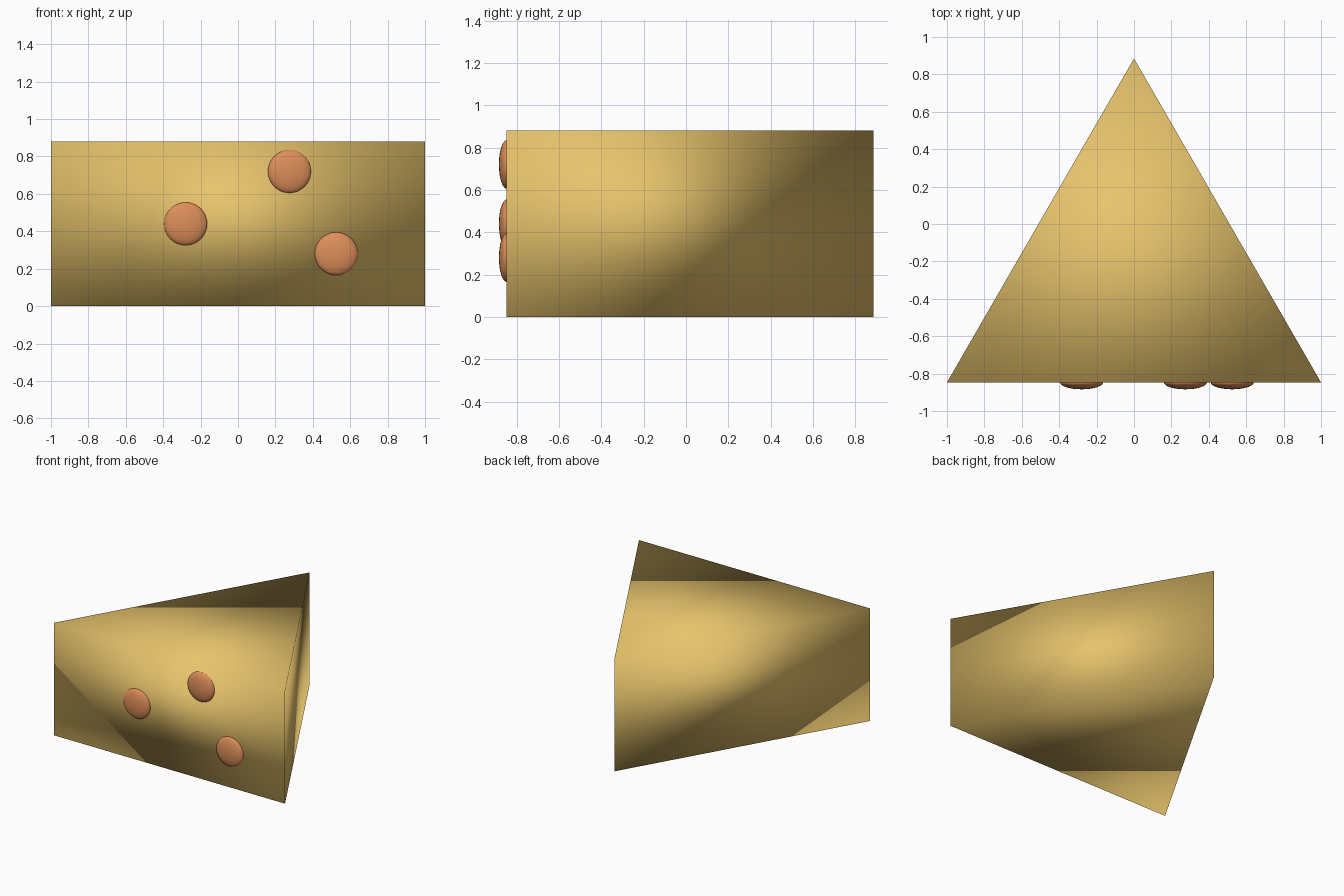
import bpy, math

if "Cube" in bpy.data.objects:
    bpy.data.objects.remove(bpy.data.objects["Cube"])


def material(name, color):
    m = bpy.data.materials.new(name)
    m.diffuse_color = (*color, 1)
    m.use_nodes = True
    m.node_tree.nodes["Principled BSDF"].inputs["Base Color"].default_value = m.diffuse_color
    return m


def finish(name, mat):
    ob = bpy.context.object
    ob.name = name
    ob.data.materials.append(mat)
    bpy.ops.object.shade_smooth()
    return ob


yellow = material("cheese_yellow", (0.80, 0.55, 0.15))
orange = material("hole_orange", (0.72, 0.27, 0.10))

HEIGHT = 0.88
RADIUS = 2 / math.sqrt(3)          # equilateral triangle with side 2
FRONT = -0.847

# Cheese wedge: three-sided prism, point towards the back, smooth shaded
bpy.ops.mesh.primitive_cylinder_add(
    vertices=3, radius=RADIUS, depth=HEIGHT,
    location=(0, FRONT + RADIUS / 2, HEIGHT / 2))
finish("cheese_wedge", yellow)

# Flattened round spots on the front face
for i, (x, z) in enumerate([(-0.28, 0.44), (0.275, 0.72), (0.525, 0.28)]):
    bpy.ops.mesh.primitive_uv_sphere_add(
        segments=32, ring_count=16, radius=0.115, location=(x, FRONT, z))
    bpy.context.object.scale = (1, 0.32, 1)
    finish(f"cheese_hole_{i + 1}", orange)
